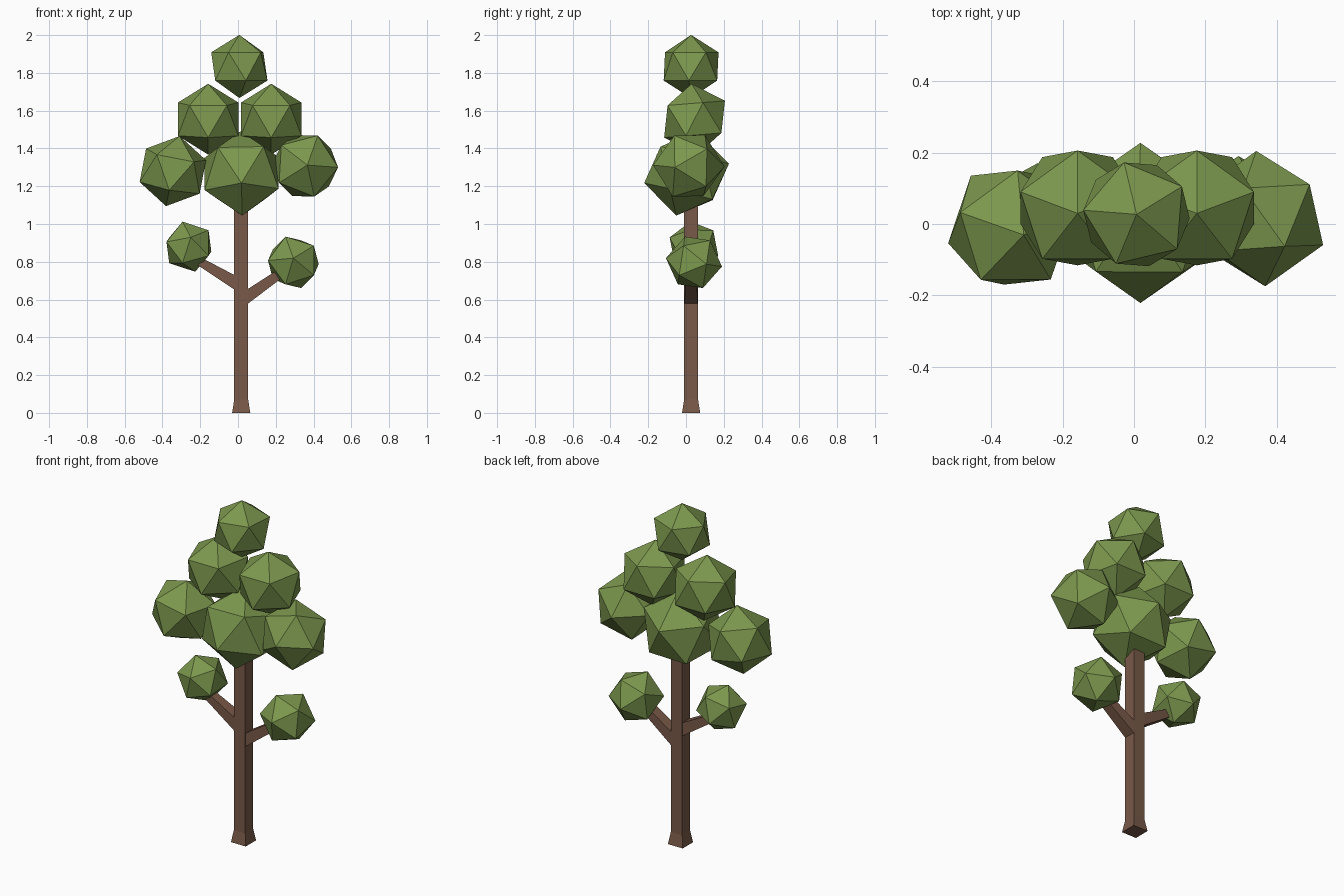
import bpy, bmesh
from mathutils import Vector, Matrix

if "Cube" in bpy.data.objects:
    bpy.data.objects.remove(bpy.data.objects["Cube"])


def material(name, rgb):
    m = bpy.data.materials.new(name)
    m.diffuse_color = (*rgb, 1)
    m.use_nodes = True
    m.node_tree.nodes["Principled BSDF"].inputs["Base Color"].default_value = m.diffuse_color
    return m


LEAF = material("leaf green", (0.20, 0.31, 0.075))
BARK = material("bark brown", (0.19, 0.10, 0.065))


def finish(name, bm, mat):
    bmesh.ops.recalc_face_normals(bm, faces=bm.faces)
    me = bpy.data.meshes.new(name)
    bm.to_mesh(me)
    bm.free()
    me.materials.append(mat)
    ob = bpy.data.objects.new(name, me)
    bpy.context.collection.objects.link(ob)


def blob(name, centre, radius, axis, hint):
    """Twenty-sided leaf clump: one corner along axis, a neighbour toward hint."""
    z = Vector(axis).normalized()
    y = z.cross(Vector(hint)).normalized()
    x = y.cross(z)
    rot = Matrix((x, y, z)).transposed().to_4x4()
    bm = bmesh.new()
    bmesh.ops.create_icosphere(bm, subdivisions=1, radius=radius,
                               matrix=Matrix.Translation(centre) @ rot)
    finish(name, bm, LEAF)


def loft(name, rings):
    """Closed square tube through rings of four points."""
    bm = bmesh.new()
    rows = [[bm.verts.new(p) for p in r] for r in rings]
    for a, b in zip(rows, rows[1:]):
        for i in range(4):
            j = (i + 1) % 4
            bm.faces.new((a[i], a[j], b[j], b[i]))
    bm.faces.new(rows[0])
    bm.faces.new(rows[-1])
    finish(name, bm, BARK)


CX, CY = 0.017, 0.027
CORNERS = ((-1, -1), (1, -1), (1, 1), (-1, 1))

# Trunk with flared foot
loft("trunk", [[(CX + h * sx, CY + h * sy, z) for sx, sy in CORNERS]
               for z, h in ((0, 0.048), (0.07, 0.037), (1.25, 0.037))])

# Branches: upright square sections (x, z centre, half height, half depth)
for name, secs in (("left_branch", ((0.0, 0.68, 0.04, 0.036), (-0.21, 0.805, 0.025, 0.025))),
                   ("right_branch", ((0.035, 0.605, 0.04, 0.036), (0.25, 0.755, 0.028, 0.028)))):
    loft(name, [[(x, CY + d * sy, z + h * sz) for sy, sz in CORNERS]
                for x, z, h, d in secs])

# Crown
blob("crown_top", (0.007, 0.027, 1.834), 0.167, (0, 0, 1), (-0.036, 0.15, 0))
blob("crown_middle_left", (-0.158, 0.045, 1.555), 0.188, (0, -0.015, 0.185), (0, 1, 0))
blob("crown_middle_right", (0.176, 0.045, 1.555), 0.188, (0, -0.015, 0.185), (0, 1, 0))
blob("crown_lower_centre", (0.018, 0.003, 1.268), 0.23, (0, -0.97, -0.22), (0.02, 0, -1))
blob("crown_lower_left", (-0.345, -0.01, 1.28), 0.19, (0.035, -0.02, 0.18), (-0.135, 0.04, 0.12))
blob("crown_lower_right", (0.355, 0.015, 1.308), 0.19, (0.065, -0.075, 0.155), (0.165, -0.075, 0.01))

# Small clumps on the branches
blob("left_branch_clump", (-0.26, 0.042, 0.88), 0.138, (0.01, -0.13, 0.05), (-1, 0, 0))
blob("right_branch_clump", (0.293, 0.042, 0.797), 0.15, (0, -1, 0.15), (-1, 0, 0))
